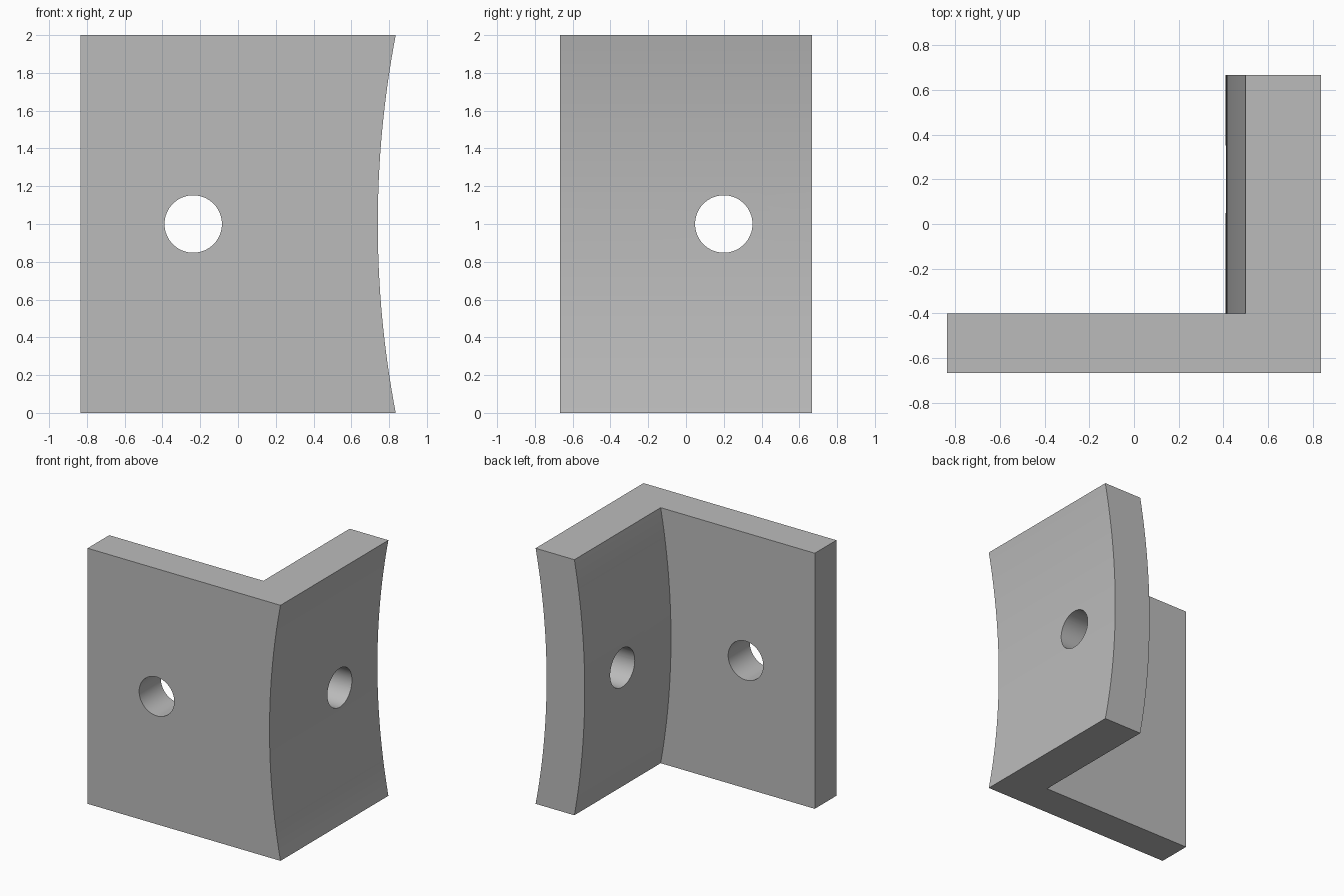
import bpy, bmesh, math
from mathutils import Matrix

old = bpy.data.objects.get("Cube")
if old:
    bpy.data.objects.remove(old, do_unlink=True)

GREY = (0.5, 0.5, 0.5, 1.0)
grey = bpy.data.materials.new("plain grey")
grey.use_nodes = True
grey.diffuse_color = GREY
grey.node_tree.nodes["Principled BSDF"].inputs["Base Color"].default_value = GREY

# Both faces of the curved wall share one arc centre
LEFT, RIGHT, FRONT, BACK, INNER_Y = -0.835, 0.835, -0.667, 0.667, -0.4
OUTER_MID, INNER_MID, OUTER_R = 0.74, 0.41, 5.31
CENTRE_X = OUTER_MID + OUTER_R


def arc(radius, half_height, steps=32):
    """Points (x, z) on the bowed wall, from bottom to top."""
    pts = []
    for i in range(steps + 1):
        a = math.asin(half_height / radius) * (2 * i / steps - 1)
        pts.append((CENTRE_X - radius * math.cos(a), 1 + radius * math.sin(a)))
    return pts


def make_object(name, bm):
    bmesh.ops.recalc_face_normals(bm, faces=bm.faces)
    mesh = bpy.data.meshes.new(name)
    bm.to_mesh(mesh)
    bm.free()
    mesh.materials.append(grey)
    obj = bpy.data.objects.new(name, mesh)
    bpy.context.collection.objects.link(obj)
    return obj


def extrude_profile(name, pts, y0, y1):
    bm = bmesh.new()
    face = bm.faces.new([bm.verts.new((x, y0, z)) for x, z in pts])
    new = bmesh.ops.extrude_face_region(bm, geom=[face])["geom"]
    verts = [v for v in new if isinstance(v, bmesh.types.BMVert)]
    bmesh.ops.translate(bm, verts=verts, vec=(0, y1 - y0, 0))
    return make_object(name, bm)


def drill(name, location, axis):
    bm = bmesh.new()
    turn = Matrix.Rotation(math.pi / 2, 4, axis)
    bmesh.ops.create_cone(bm, cap_ends=True, segments=64, radius1=0.152,
                          radius2=0.152, depth=0.8,
                          matrix=Matrix.Translation(location) @ turn)
    return make_object(name, bm)


# Solid block with a bowed side
outer = arc(OUTER_R, 1.0)
bracket = extrude_profile("angle_bracket", [(LEFT, 2), (LEFT, 0)] + outer, FRONT, BACK)

# Inside corner and the two bolt holes
inner = arc(OUTER_R + OUTER_MID - INNER_MID, 1.1)
cutters = [
    extrude_profile("inside_cutter", [(-1.2, 2.1), (-1.2, -0.1)] + inner, INNER_Y, 1.0),
    drill("front_hole_cutter", (-0.237, -0.53, 1), 'X'),
    drill("side_hole_cutter", (0.58, 0.2, 1), 'Y'),
]
bpy.ops.object.select_all(action='DESELECT')
bpy.context.view_layer.objects.active = bracket
bracket.select_set(True)
for cutter in cutters:
    cutter.hide_render = True
    mod = bracket.modifiers.new(cutter.name, 'BOOLEAN')
    mod.operation, mod.solver, mod.object = 'DIFFERENCE', 'EXACT', cutter
    bpy.ops.object.modifier_apply(modifier=mod.name)
    bpy.data.objects.remove(cutter, do_unlink=True)

bpy.ops.object.shade_smooth_by_angle(angle=math.radians(30))
